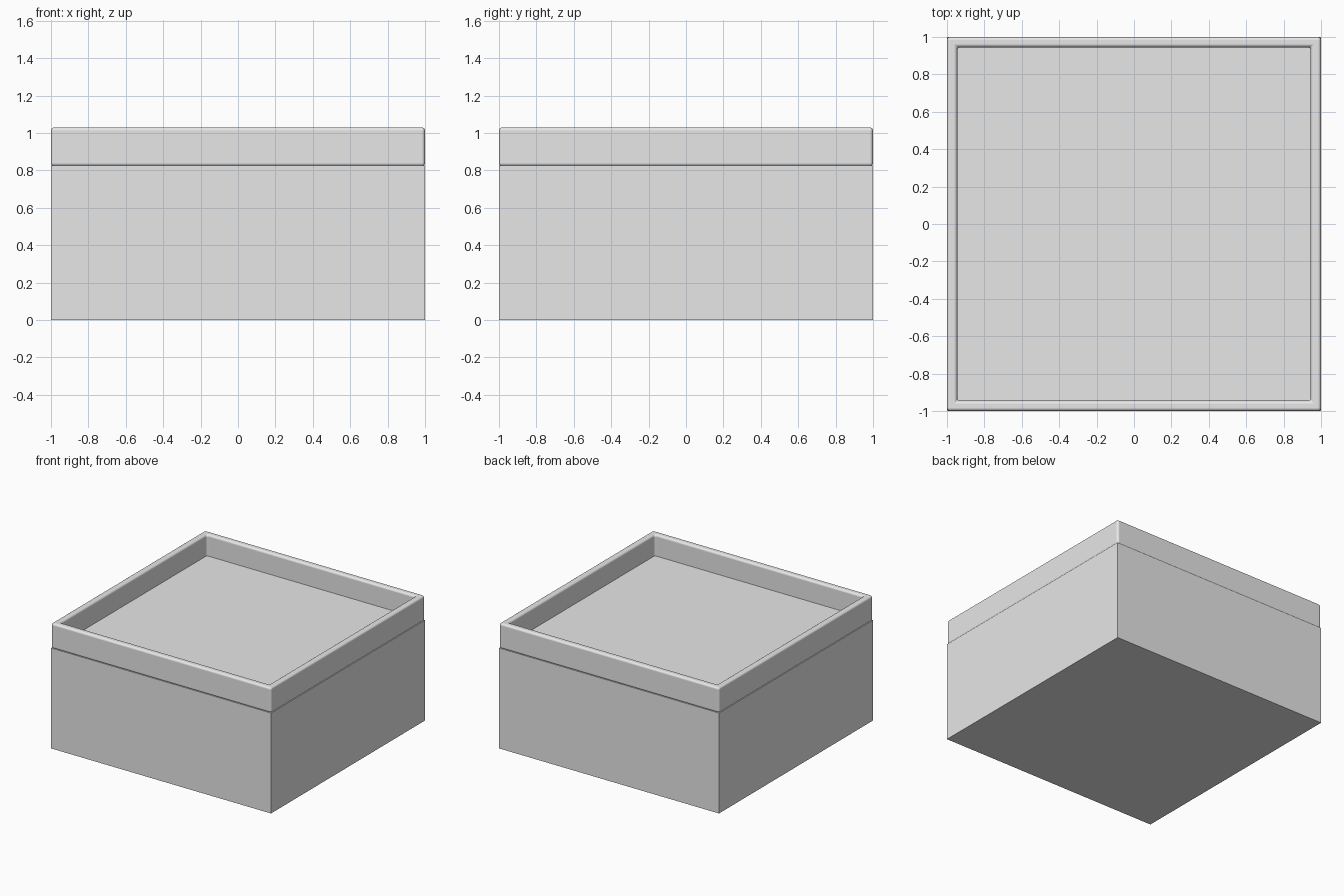
import bpy
import bmesh

cube = bpy.data.objects.get("Cube")
if cube:
    bpy.data.objects.remove(cube, do_unlink=True)

grey = bpy.data.materials.new("light_grey")
grey.use_nodes = True
grey.diffuse_color = (0.8, 0.8, 0.8, 1)
grey.node_tree.nodes["Principled BSDF"].inputs["Base Color"].default_value = (0.8, 0.8, 0.8, 1)

HALF = 1.0       # half width of the box
INNER = 0.945    # half width of the tray opening
SEAM = 0.825     # where the rim meets the box
TOP = 1.03
FLOOR = 0.855    # tray floor height


def make_object(name, bm):
    bmesh.ops.recalc_face_normals(bm, faces=bm.faces)
    mesh = bpy.data.meshes.new(name)
    bm.to_mesh(mesh)
    bm.free()
    mesh.materials.append(grey)
    obj = bpy.data.objects.new(name, mesh)
    bpy.context.collection.objects.link(obj)
    return obj


def make_block(name, half, bottom, top):
    bm = bmesh.new()
    bmesh.ops.create_cube(bm, size=2)
    for v in bm.verts:
        v.co.x *= half
        v.co.y *= half
        v.co.z = top if v.co.z > 0 else bottom
    return make_object(name, bm)


def make_frame(name, outer, inner, bottom, top):
    bm = bmesh.new()
    profile = [(outer, bottom), (outer, top), (inner, top), (inner, bottom)]
    corners = [(-1, -1), (1, -1), (1, 1), (-1, 1)]
    rings = [[bm.verts.new((sx * r, sy * r, z)) for sx, sy in corners] for r, z in profile]
    for a, b in zip(rings, rings[1:] + rings[:1]):
        for i in range(4):
            j = (i + 1) % 4
            bm.faces.new((a[i], a[j], b[j], b[i]))
    return make_object(name, bm)


# Plain square box and the raised tray floor inside the rim
make_block("box_body", HALF, 0, SEAM)
make_block("tray_floor", INNER + 0.02, SEAM - 0.01, FLOOR)

# Rim with rounded edges
rim = make_frame("rim", HALF, INNER, SEAM - 0.003, TOP)
bevel = rim.modifiers.new("rounded_edges", "BEVEL")
bevel.width = 0.018
bevel.segments = 4
bevel.limit_method = "ANGLE"
bevel.harden_normals = True
bpy.ops.object.select_all(action="DESELECT")
rim.select_set(True)
bpy.context.view_layer.objects.active = rim
bpy.ops.object.shade_smooth()
